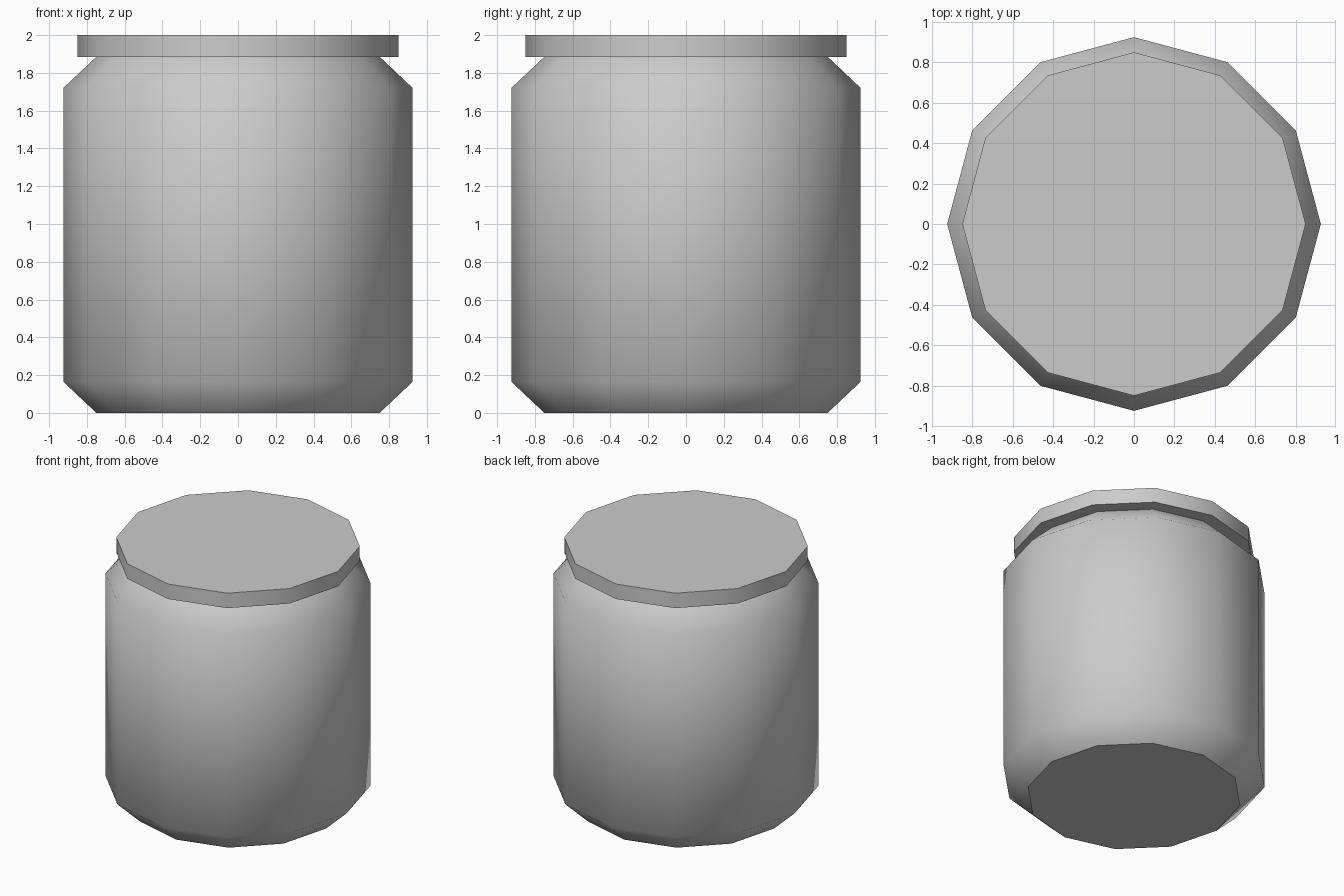
import bpy, bmesh, math

if "Cube" in bpy.data.objects:
    bpy.data.objects.remove(bpy.data.objects["Cube"])

SIDES = 12


def turned_solid(name, profile):
    """Revolve (radius, z) points into a closed solid: smooth wall, flat crisp caps."""
    bm = bmesh.new()
    rings = []
    for r, z in profile:
        rings.append([bm.verts.new((r * math.cos(math.tau * i / SIDES),
                                    r * math.sin(math.tau * i / SIDES), z))
                      for i in range(SIDES)])
    for low, high in zip(rings, rings[1:]):
        for i in range(SIDES):
            j = (i + 1) % SIDES
            bm.faces.new((low[i], low[j], high[j], high[i])).smooth = True
    caps = [bm.faces.new(rings[0][::-1]), bm.faces.new(rings[-1])]
    for cap in caps:
        cap.smooth = False
        for edge in cap.edges:
            edge.smooth = False
    mesh = bpy.data.meshes.new(name)
    bm.to_mesh(mesh)
    bm.free()
    obj = bpy.data.objects.new(name, mesh)
    bpy.context.collection.objects.link(obj)
    return obj


# Jar body with sloped foot and shoulder
turned_solid("jar_body", [(0.75, 0), (0.925, 0.165), (0.925, 1.72), (0.75, 1.885)])

# Flat overhanging lid
turned_solid("jar_lid", [(0.85, 1.885), (0.85, 2.0)])
